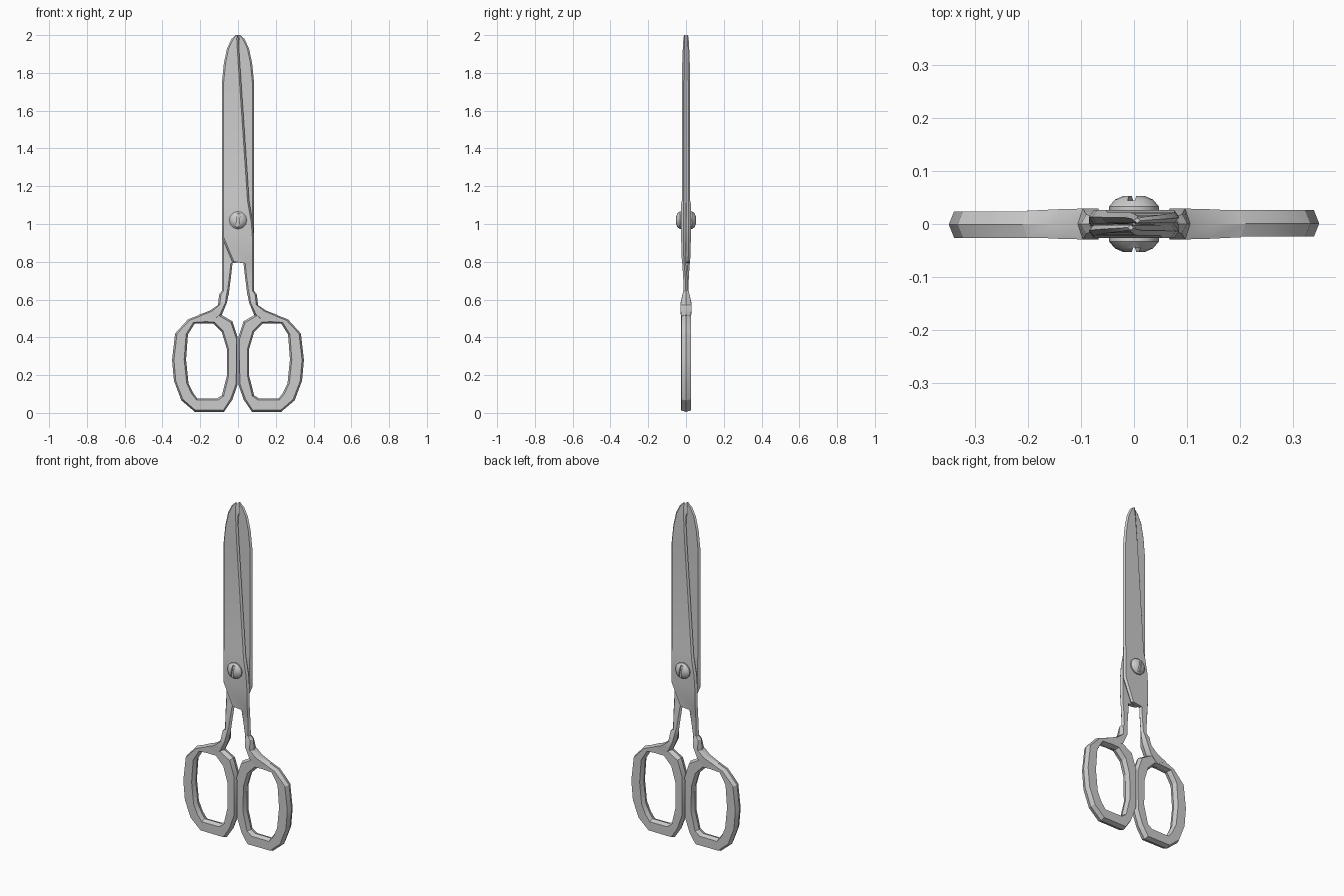
import bpy, bmesh, math
from mathutils import Matrix

if "Cube" in bpy.data.objects:
    bpy.data.objects.remove(bpy.data.objects["Cube"])

steel = bpy.data.materials.new("grey steel")
steel.diffuse_color = (0.6, 0.6, 0.6, 1)
steel.use_nodes = True
steel.node_tree.nodes["Principled BSDF"].inputs["Base Color"].default_value = steel.diffuse_color


def finish(name, bm, angle=25):
    bmesh.ops.recalc_face_normals(bm, faces=bm.faces)
    me = bpy.data.meshes.new(name)
    bm.to_mesh(me)
    bm.free()
    me.materials.append(steel)
    ob = bpy.data.objects.new(name, me)
    bpy.context.collection.objects.link(ob)
    bpy.ops.object.select_all(action='DESELECT')
    ob.select_set(True)
    bpy.context.view_layer.objects.active = ob
    if angle:
        bpy.ops.object.shade_smooth_by_angle(angle=math.radians(angle))
    return ob


def loft(name, sections, closed=False, angle=25):
    """Each section is (ax, az, bx, bz, y_front, y_back, bevel): a six-sided slice."""
    bm = bmesh.new()
    rings = []
    for ax, az, bx, bz, yf, yb, bev in sections:
        t = min(0.4, bev / math.hypot(bx - ax, bz - az))
        ym = (yf + yb) / 2
        pts = [(0, ym), (t, yf), (1 - t, yf), (1, ym), (1 - t, yb), (t, yb)]
        rings.append([bm.verts.new((ax + (bx - ax) * u, y, az + (bz - az) * u))
                      for u, y in pts])
    pairs = list(zip(rings, rings[1:]))
    if closed:
        pairs.append((rings[-1], rings[0]))
    else:
        bm.faces.new(rings[0])
        bm.faces.new(rings[-1])
    for r, s in pairs:
        for i in range(6):
            j = (i + 1) % 6
            bm.faces.new((r[i], r[j], s[j], s[i]))
    return finish(name, bm, angle)


parts = []

# Blade with pivot plate and shank: z, left x, right x, front y, back y
blade = [(2.0, -0.012, 0.0, -0.011, -0.002), (1.98, -0.034, 0.002, -0.014, -0.002),
         (1.93, -0.058, 0.005, -0.017, -0.002), (1.85, -0.075, 0.010, -0.020, -0.002),
         (1.75, -0.085, 0.017, -0.022, -0.002), (1.125, -0.085, 0.059, -0.022, -0.002),
         (1.105, -0.085, 0.062, -0.026, -0.001), (1.01, -0.085, 0.079, -0.026, -0.001),
         (0.93, -0.085, 0.085, -0.026, -0.001), (0.80, -0.030, 0.085, -0.022, -0.001),
         (0.793, 0.029, 0.085, -0.020, 0.0), (0.72, 0.037, 0.085, -0.015, 0.007),
         (0.62, 0.050, 0.085, -0.012, 0.012)]
parts.append(loft("blade", [(xl, z, xr, z, yf, yb, 0.009) for z, xl, xr, yf, yb in blade]))

# Neck between shank and finger ring: inner point, outer point, half thickness
neck = [(0.047, 0.650, 0.086, 0.645, 0.013), (0.050, 0.630, 0.100, 0.627, 0.018),
        (0.058, 0.585, 0.106, 0.570, 0.029), (0.085, 0.520, 0.148, 0.542, 0.028),
        (0.132, 0.476, 0.210, 0.518, 0.025)]
parts.append(loft("handle_neck", [(a, b, c, d, -h, h, 0.010) for a, b, c, d, h in neck]))

# Finger ring: outer point, inner point
ring = [(.148, .54, .180, .474), (.265, .495, .228, .474), (.333, .42, .265, .415),
        (.349, .28, .275, .283), (.339, .17, .262, .156), (.30, .066, .238, .108),
        (.228, .005, .217, .077), (.074, .005, .110, .077), (.030, .07, .085, .093),
        (.002, .15, .058, .20), (.002, .40, .058, .336), (.030, .485, .085, .426),
        (.090, .52, .132, .474)]
parts.append(loft("finger_ring", [(a, b, c, d, -0.024, 0.026, 0.010) for a, b, c, d in ring],
                  closed=True))

# Domed screw head
profile = [(0.047, -0.015), (0.047, -0.033), (0.036, -0.046), (0.020, -0.053)]
bm = bmesh.new()
N = 12
rows = [[bm.verts.new((r * math.cos(2 * math.pi * i / N), y, 1.02 + r * math.sin(2 * math.pi * i / N)))
         for i in range(N)] for r, y in profile]
for r, s in zip(rows, rows[1:]):
    for i in range(N):
        bm.faces.new((r[i], r[(i + 1) % N], s[(i + 1) % N], s[i]))
bm.faces.new(rows[0])
bm.faces.new(rows[-1])
head = finish("screw_head", bm, 0)

# Slot cut across the screw head
bm = bmesh.new()
bmesh.ops.create_cube(bm, size=1, matrix=Matrix.Translation((0, -0.055, 1.02))
                      @ Matrix.Rotation(math.radians(8), 4, 'Y')
                      @ Matrix.Diagonal((0.014, 0.022, 0.2, 1)))
cutter = finish("slot_cutter", bm, 0)
cutter.hide_render = True
mod = head.modifiers.new("slot", 'BOOLEAN')
mod.operation = 'DIFFERENCE'
mod.solver = 'EXACT'
mod.object = cutter
bpy.ops.object.select_all(action='DESELECT')
head.select_set(True)
bpy.context.view_layer.objects.active = head
bpy.ops.object.modifier_apply(modifier="slot")
bpy.data.objects.remove(cutter, do_unlink=True)
bpy.ops.object.shade_smooth_by_angle(angle=math.radians(35))
parts.append(head)

# Second half: the same parts turned half a circle about the vertical axis
for ob in parts:
    twin = ob.copy()
    twin.name = ob.name + "_back"
    twin.rotation_euler = (0, 0, math.pi)
    bpy.context.collection.objects.link(twin)
